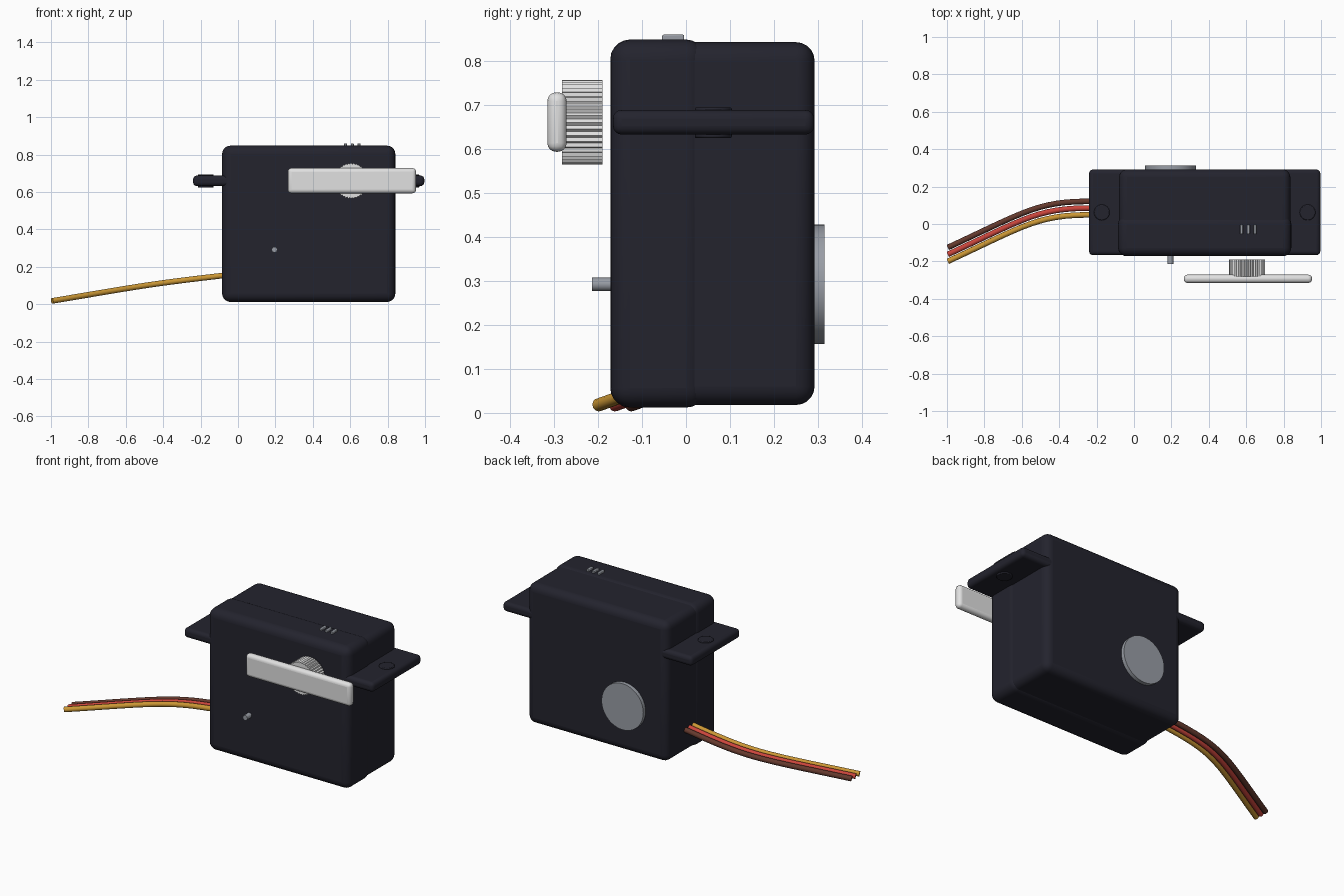
import bpy, bmesh, math
from mathutils import Matrix

cube = bpy.data.objects.get("Cube")
if cube:
    bpy.data.objects.remove(cube, do_unlink=True)


def material(name, rgb, rough=0.5):
    m = bpy.data.materials.new(name)
    m.use_nodes = True
    m.diffuse_color = (*rgb, 1)
    bsdf = m.node_tree.nodes["Principled BSDF"]
    bsdf.inputs["Base Color"].default_value = (*rgb, 1)
    bsdf.inputs["Roughness"].default_value = rough
    return m


DARK = material("dark_plastic", (0.017, 0.017, 0.027))
WHITE = material("white_plastic", (0.75, 0.75, 0.75))
METAL = material("grey_metal", (0.32, 0.34, 0.38))
BROWN = material("brown_wire", (0.13, 0.042, 0.027))
RED = material("red_wire", (0.6, 0.06, 0.045))
YELLOW = material("yellow_wire", (0.6, 0.31, 0.035))


def finish(bm, name, mat, bevel=0, segments=5):
    bmesh.ops.recalc_face_normals(bm, faces=bm.faces)
    mesh = bpy.data.meshes.new(name)
    bm.to_mesh(mesh)
    bm.free()
    mesh.materials.append(mat)
    ob = bpy.data.objects.new(name, mesh)
    bpy.context.collection.objects.link(ob)
    if bevel:
        mod = ob.modifiers.new("Rounding", 'BEVEL')
        mod.width, mod.segments = bevel, segments
        mod.limit_method = 'ANGLE'
    bpy.ops.object.select_all(action='DESELECT')
    bpy.context.view_layer.objects.active = ob
    ob.select_set(True)
    bpy.ops.object.shade_smooth_by_angle(angle=math.radians(35))
    return ob


def box(name, mat, xs, ys, zs, bevel=0, segments=5):
    bm = bmesh.new()
    bmesh.ops.create_cube(bm, size=1)
    for v in bm.verts:
        v.co = [sum(r) / 2 + c * (r[1] - r[0]) for r, c in zip((xs, ys, zs), v.co)]
    return finish(bm, name, mat, bevel, segments)


def cylinder(name, mat, centre, radius, depth, along_y=True, bevel=0, teeth=0):
    bm = bmesh.new()
    count = teeth * 2 or 48
    bmesh.ops.create_cone(bm, cap_ends=True, segments=count,
                          radius1=radius, radius2=radius, depth=depth)
    if teeth:
        # pull every other edge inwards to form splines
        for v in bm.verts:
            step = round(math.atan2(v.co.y, v.co.x) / math.tau * count)
            if step % 2:
                v.co.x *= 0.94
                v.co.y *= 0.94
    turn = Matrix.Rotation(math.pi / 2 if along_y else 0, 4, 'X')
    bmesh.ops.transform(bm, matrix=Matrix.Translation(centre) @ turn, verts=bm.verts)
    return finish(bm, name, mat, bevel, 2)


def wire(name, mat, offset, end_offset):
    curve = bpy.data.curves.new(name, 'CURVE')
    curve.dimensions = '3D'
    curve.bevel_depth = 0.015
    curve.bevel_resolution = 4
    curve.resolution_u = 16
    curve.use_fill_caps = True
    sp = curve.splines.new('BEZIER')
    sp.bezier_points.add(1)
    start, end = sp.bezier_points
    for p in (start, end):
        p.handle_left_type = p.handle_right_type = 'FREE'
    y0, y1 = 0.08 + offset, -0.162 + end_offset
    start.co = (-0.05, y0, 0.157)
    start.handle_left = (0.05, y0, 0.17)
    start.handle_right = (-0.5, y0 + 0.02, 0.105)
    end.co = (-0.994, y1, 0.018)
    end.handle_left = (-0.5, y1 + 0.23, 0.1)
    end.handle_right = (-1.1, y1 - 0.04, 0)
    curve.materials.append(mat)
    ob = bpy.data.objects.new(name, curve)
    bpy.context.collection.objects.link(ob)


# Casing: main shell, slightly larger front cover, mounting flange
box("main_case", DARK, (-0.08, 0.836), (-0.12, 0.292), (0.018, 0.842), 0.042)
box("front_cover", DARK, (-0.085, 0.841), (-0.172, 0.045), (0.012, 0.848), 0.045)
box("mounting_flange", DARK, (-0.24, 0.996), (-0.166, 0.291), (0.632, 0.688), 0.02, 4)
for side, x in (("right", -0.172), ("left", 0.928)):
    cylinder(side + "_screw_boss", DARK, (x, 0.062, 0.659), 0.042, 0.07, False, 0.004)

# Output spline and arm
cylinder("output_gear", WHITE, (0.605, -0.236, 0.66), 0.096, 0.092, teeth=40)
box("output_arm", WHITE, (0.266, 0.952), (-0.315, -0.271), (0.593, 0.728), 0.02, 4)

# Metal fittings
cylinder("back_disc", METAL, (0.195, 0.295, 0.292), 0.136, 0.038)
cylinder("front_pin", METAL, (0.195, -0.183, 0.292), 0.015, 0.06)
for i in range(3):
    x = 0.575 + i * 0.036
    box(f"top_rib_{i + 1}", METAL, (x - 0.008, x + 0.008), (-0.054, -0.004),
        (0.82, 0.859), 0.003, 2)

# Wire bundle
wire("brown_wire", BROWN, 0.036, 0.037)
wire("red_wire", RED, 0, 0)
wire("yellow_wire", YELLOW, -0.036, -0.037)
